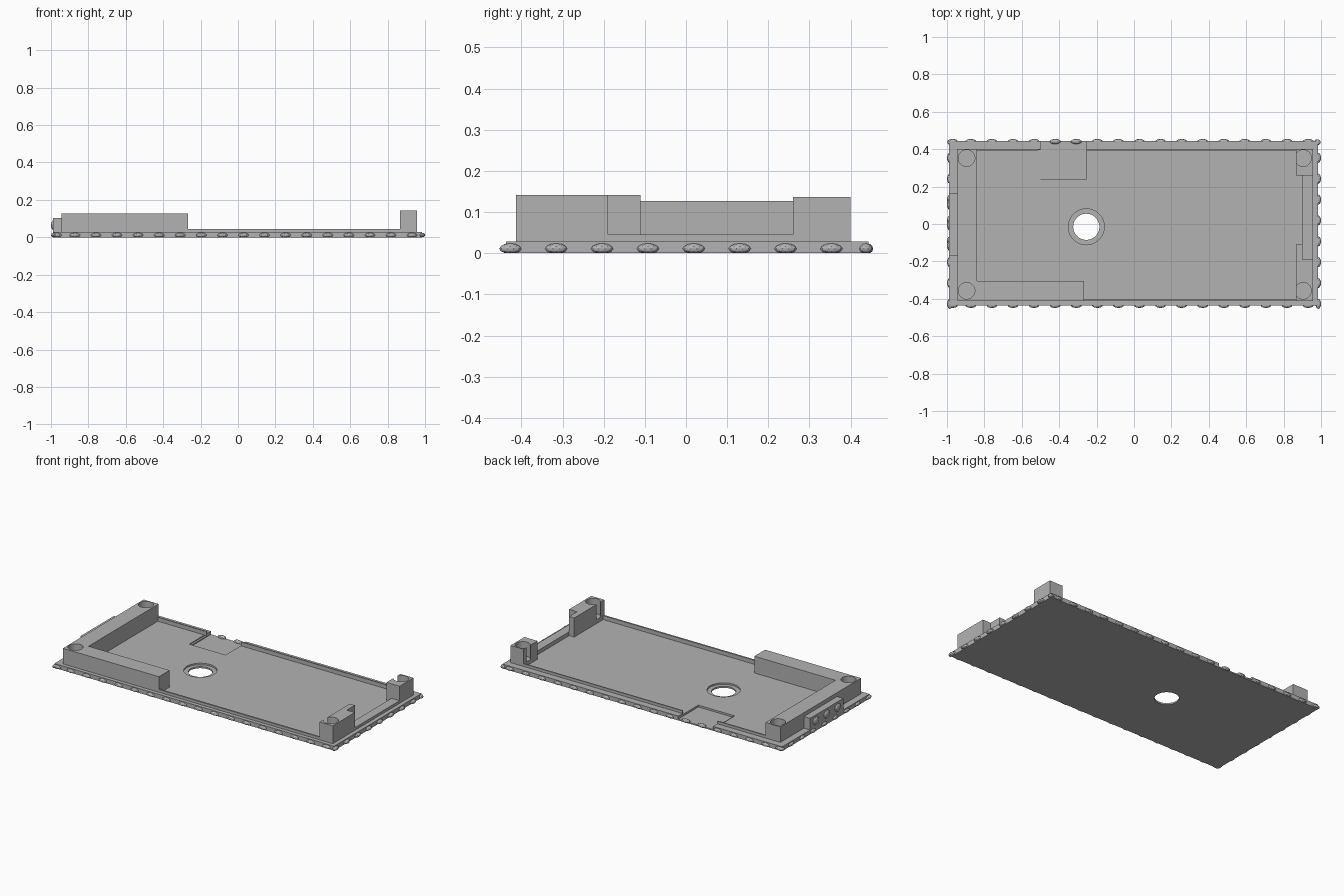
import bpy, bmesh, math

if "Cube" in bpy.data.objects:
    bpy.data.objects.remove(bpy.data.objects["Cube"])

grey = bpy.data.materials.new("plain grey")
grey.diffuse_color = (0.45, 0.45, 0.45, 1)
grey.use_nodes = True
grey.node_tree.nodes["Principled BSDF"].inputs["Base Color"].default_value = grey.diffuse_color


def finish(name, bm):
    bmesh.ops.recalc_face_normals(bm, faces=bm.faces)
    me = bpy.data.meshes.new(name)
    bm.to_mesh(me)
    bm.free()
    me.materials.append(grey)
    ob = bpy.data.objects.new(name, me)
    bpy.context.collection.objects.link(ob)
    return ob


def prism(name, outline, z0, z1):
    """Extrude a flat outline from z0 to z1."""
    bm = bmesh.new()
    f = bm.faces.new([bm.verts.new((x, y, z0)) for x, y in outline])
    r = bmesh.ops.extrude_face_region(bm, geom=[f])
    for v in r["geom"]:
        if isinstance(v, bmesh.types.BMVert):
            v.co.z = z1
    return finish(name, bm)


def box(name, x0, x1, y0, y1, z0, z1):
    return prism(name, [(x0, y0), (x1, y0), (x1, y1), (x0, y1)], z0, z1)


def cylinder(name, x, y, r, z0, z1, n=48):
    ring = [(x + r * math.cos(2 * math.pi * i / n),
             y + r * math.sin(2 * math.pi * i / n)) for i in range(n)]
    return prism(name, ring, z0, z1)


def boolean(ob, tools, operation="DIFFERENCE"):
    """Apply each tool to the object, then remove the tool."""
    for t in tools:
        m = ob.modifiers.new("cut", "BOOLEAN")
        m.operation, m.object, m.solver = operation, t, "EXACT"
        bpy.context.view_layer.objects.active = ob
        bpy.ops.object.modifier_apply(modifier=m.name)
        bpy.data.objects.remove(t)


def holes(x, *ys):
    return [cylinder("screw_cutter", x, y, 0.044, 0.045, 0.3) for y in ys]


# Base plate with raised rim, sunken floor, port notch and stepped round hole
HX, HY = -0.255, -0.015
base = box("base_plate", -0.988, 0.983, -0.437, 0.443, 0, 0.028)
boolean(base, [box("rim", -0.945, 0.957, -0.413, 0.4, 0.01, 0.045)], "UNION")
boolean(base, [
    box("floor_cutter", -0.9, 0.9, -0.402, 0.392, 0.02, 0.2),
    box("notch_cutter", -0.5, -0.255, 0.24, 0.6, 0.008, 0.2),
    box("notch_step_cutter", -0.512, -0.49, 0.24, 0.396, 0.014, 0.2),
    cylinder("bore_cutter", HX, HY, 0.096, 0.01, 0.2),
    cylinder("hole_cutter", HX, HY, 0.07, -0.1, 0.2)])

# L-shaped wall on the left and front
wall = prism("corner_wall", [(-0.945, -0.413), (-0.268, -0.413), (-0.268, -0.305),
                             (-0.84, -0.305), (-0.84, 0.4), (-0.945, 0.4)], 0.015, 0.127)
boolean(wall, holes(-0.895, -0.357, 0.352))

# Posts on the right corners
front_post = prism("front_post", [(0.865, -0.413), (0.957, -0.413), (0.957, -0.19),
                                  (0.9, -0.19), (0.9, -0.11), (0.865, -0.11)], 0.015, 0.142)
boolean(front_post, holes(0.904, -0.357))
back_post = box("back_post", 0.865, 0.957, 0.26, 0.4, 0.015, 0.137)
boolean(back_post, holes(0.904, 0.352))

# Tab on the left end
tab = box("end_tab", -0.988, -0.942, -0.172, 0.162, 0.02, 0.102)


# Small pebble-like knobs around the edge
def add_knob(bm, x, y, z, rx, ry, rz):
    r = bmesh.ops.create_icosphere(bm, subdivisions=2, radius=1)
    for v in r["verts"]:
        v.co = (x + v.co.x * rx, y + v.co.y * ry, max(0.001, z + v.co.z * rz))


bm = bmesh.new()
for i in range(18):
    for y in (-0.435, 0.441):
        add_knob(bm, -0.985 + i * 0.1127 if i else -0.97, y, 0.011, 0.029, 0.014, 0.013)
for i in range(8):
    for x in (-0.985, 0.985):
        add_knob(bm, x, -0.427 + i * 0.1115, 0.011, 0.015, 0.027, 0.013)
for x in (-0.98, 0.98):
    add_knob(bm, x, 0.437, 0.011, 0.018, 0.016, 0.013)
for y in (-0.115, -0.005, 0.105):
    add_knob(bm, -0.985, y, 0.065, 0.015, 0.03, 0.027)
finish("edge_knobs", bm)
